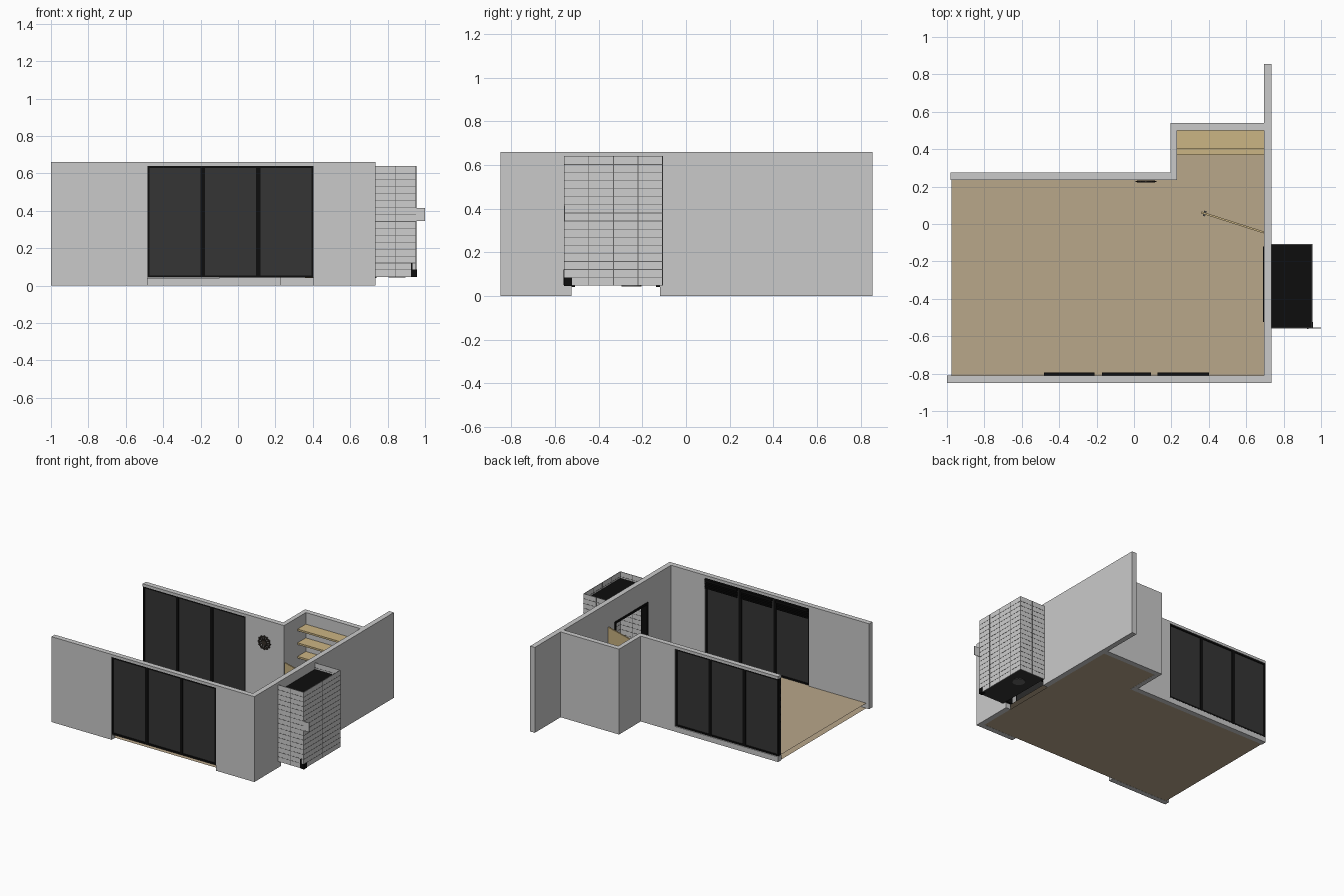
import bpy, math
from mathutils import Vector

if "Cube" in bpy.data.objects:
    bpy.data.objects.remove(bpy.data.objects["Cube"])


def mat(name, r, g, b):
    m = bpy.data.materials.new(name)
    m.diffuse_color = (r, g, b, 1)
    m.use_nodes = True
    m.node_tree.nodes["Principled BSDF"].inputs["Base Color"].default_value = m.diffuse_color
    return m


WALL = mat("wall_grey", 0.59, 0.59, 0.59)
FLOOR = mat("floor_tan", 0.48, 0.385, 0.255)
WOOD = mat("shelf_wood", 0.60, 0.46, 0.23)
BLACK = mat("frame_black", 0.004, 0.004, 0.004)
GLASS = mat("dark_glass", 0.035, 0.035, 0.035)
TILE = mat("tile_light_grey", 0.62, 0.62, 0.62)
GROUT = mat("grout_grey", 0.13, 0.13, 0.13)
CLOCK = mat("clock_brown", 0.035, 0.028, 0.022)


def boxes(name, material, items):
    """One object made of boxes given as (x0, x1, y0, y1, z0, z1)."""
    v, f = [], []
    for x0, x1, y0, y1, z0, z1 in items:
        n = len(v)
        v += [(x, y, z) for z in (z0, z1) for x, y in ((x0, y0), (x1, y0), (x1, y1), (x0, y1))]
        f += [[n + i for i in q] for q in ((3, 2, 1, 0), (4, 5, 6, 7), (0, 1, 5, 4),
                                           (1, 2, 6, 5), (2, 3, 7, 6), (3, 0, 4, 7))]
    me = bpy.data.meshes.new(name)
    me.from_pydata(v, [], f)
    me.materials.append(material)
    ob = bpy.data.objects.new(name, me)
    bpy.context.collection.objects.link(ob)
    return ob


def sheet(name, material, pts, z):
    me = bpy.data.meshes.new(name)
    me.from_pydata([(x, y, z) for x, y in pts], [], [range(len(pts))])
    me.materials.append(material)
    ob = bpy.data.objects.new(name, me)
    bpy.context.collection.objects.link(ob)
    return ob


H = 0.66
# Walls
boxes("front_wall", WALL, [(-1, -0.485, -0.85, -0.81, 0, H), (0.405, 0.735, -0.85, -0.81, 0, H),
                           (-0.485, 0.405, -0.85, -0.81, 0.64, H)])
boxes("right_wall", WALL, [(0.695, 0.735, -0.81, -0.525, 0, H), (0.695, 0.735, -0.12, 0.855, 0, H),
                           (0.695, 0.735, -0.525, -0.12, 0.485, H)])
boxes("back_wall", WALL, [(-0.10, 0.23, 0.235, 0.275, 0, H), (-0.98, -0.10, 0.235, 0.275, 0, 0.04),
                          (-0.98, -0.10, 0.235, 0.275, 0.64, H)])
boxes("niche_wall", WALL, [(0.195, 0.23, 0.275, 0.54, 0, H), (0.23, 0.695, 0.50, 0.54, 0, H)])

# Floor: underside sheet and raised finish sheet
plan = [(-0.975, -0.81), (0.695, -0.81), (0.695, 0.50), (0.23, 0.50), (0.23, 0.235), (-0.975, 0.235)]
sheet("floor_base", FLOOR, plan, 0.001)
sheet("floor_finish", FLOOR, plan, 0.04)
sheet("floor_threshold", FLOOR, [(-0.485, -0.85), (0.405, -0.85), (0.405, -0.81), (-0.485, -0.81)], 0.04)


# Three-panel sliding windows
def window(name, x0, x1, yc):
    z0, z1, t = 0.043, 0.64, 0.012
    d = 0.017
    w = (x1 - x0) / 3
    bars = [(x0, x1, yc - d, yc + d, z0, z0 + t), (x0, x1, yc - d, yc + d, z1 - t, z1),
            (x0, x0 + t, yc - d, yc + d, z0, z1), (x1 - t, x1, yc - d, yc + d, z0, z1)]
    for i in (1, 2):
        bars.append((x0 + i * w - t, x0 + i * w + t, yc - d, yc + d, z0, z1))
    boxes(name + "_frame", BLACK, bars)
    boxes(name + "_glass", GLASS, [(x0, x1, yc - 0.011, yc + 0.011, z0, z1)])


window("front_window", -0.485, 0.405, -0.832)
window("back_window", -0.98, -0.10, 0.255)

# Raised blinds inside the front window
blinds = []
for x0, x1 in ((-0.48, -0.21), (-0.17, 0.09), (0.125, 0.40)):
    blinds.append((x0, x1, -0.812, -0.795, 0.615, 0.635))
    blinds += [(x0, x1, -0.81, -0.797, 0.565 + 0.012 * k, 0.571 + 0.012 * k) for k in range(4)]
boxes("window_blinds", BLACK, blinds)

# Doorway frame into the shaft
boxes("doorway_frame", BLACK, [(0.69, 0.74, -0.525, -0.508, 0.04, 0.485),
                               (0.69, 0.74, -0.137, -0.12, 0.04, 0.485),
                               (0.69, 0.74, -0.525, -0.12, 0.468, 0.485)])

# Open door, swung into the room, with handles
a, b = Vector((0.693, -0.045, 0)), Vector((0.36, 0.062, 0))
ang = math.atan2(b.y - a.y, b.x - a.x)
length = (b - a).length
door = boxes("open_door", WOOD, [(0, length, -0.005, 0.005, 0.042, 0.475)])
knob = boxes("door_handle", GROUT, [(length - 0.025, length - 0.012, -0.014, 0.014, 0.24, 0.25)])
for o in (door, knob):
    o.location = a
    o.rotation_euler.z = ang

# Niche shelves and desk
boxes("shelves", WOOD, [(0.23, 0.695, 0.40, 0.50, z, z + 0.014) for z in (0.556, 0.45, 0.345)])
boxes("niche_desk", WOOD, [(0.23, 0.695, 0.37, 0.50, 0.235, 0.25)])

# Wall clock: ring, spokes and hub
c = Vector((0.064, 0.228, 0.486))
bpy.ops.mesh.primitive_torus_add(major_radius=0.045, minor_radius=0.006, major_segments=32,
                                 minor_segments=6, location=c, rotation=(math.pi / 2, 0, 0))
ring = bpy.context.object
ring.name = "clock_ring"
bpy.ops.mesh.primitive_cylinder_add(radius=0.02, depth=0.01, vertices=24, location=c,
                                    rotation=(math.pi / 2, 0, 0))
hub = bpy.context.object
hub.name = "clock_hub"
for o in (ring, hub):
    o.data.materials.append(CLOCK)
for k in range(12):
    s = boxes("clock_spoke", CLOCK, [(0.015, 0.055, -0.003, 0.003, -0.004, 0.004)])
    s.location = c
    s.rotation_euler.y = k * math.pi / 6

# Tiled shaft outside the doorway: thin walls, open rim, black cap, slate bottom
X0, X1, Y0, Y1, Z0, Z1 = 0.735, 0.953, -0.558, -0.107, 0.047, 0.64
T = 0.004
boxes("shaft_walls", TILE, [(X0, X1, Y0, Y0 + T, Z0, Z1), (X0, X1, Y1 - T, Y1, Z0, Z1),
                            (X1 - T, X1, Y0 + T, Y1 - T, Z0, Z1)])
boxes("shaft_cap", BLACK, [(X0, X1 - T, Y0 + T, Y1 - T, 0.58, 0.59)])
boxes("shaft_bottom", GLASS, [(X0, X1 - T, Y0 + T, Y1 - T, Z0, Z0 + 0.006)])

# Grout lines, slightly proud on both sides of each shaft wall
e, g = 0.001, 0.0015
rows, cols = [], []
for k in range(1, 16):
    z = Z0 + k * 0.037
    for y in (Y0, Y1 - T):
        rows.append((X0, X1, y - e, y + T + e, z - g, z + g))
    rows.append((X1 - T - e, X1 + e, Y0, Y1, z - g, z + g))
for k in (1, 2, 3):
    y = Y0 + k * (Y1 - Y0) / 4
    cols.append((X1 - T - e, X1 + e, y - g, y + g, Z0, Z1))
for y in (Y0, Y1 - T):
    x = (X0 + X1) / 2
    cols.append((x - g, x + g, y - e, y + T + e, Z0, Z1))
boxes("grout_rows", GROUT, rows)
boxes("grout_columns", GROUT, cols)

# Shaft details: loose tile, corner block, drain disc
boxes("projecting_tile", TILE, [(X1, 1.0, -0.559, -0.554, 0.345, 0.415)])
boxes("corner_block", BLACK, [(0.925, 0.956, -0.56, -0.523, 0.045, 0.085),
                              (0.925, 0.932, -0.562, -0.556, 0.05, 0.12)])
bpy.ops.mesh.primitive_cylinder_add(radius=0.045, depth=0.004, vertices=24, location=(0.85, -0.25, 0.046))
bpy.context.object.name = "drain_disc"
bpy.context.object.data.materials.append(GROUT)
